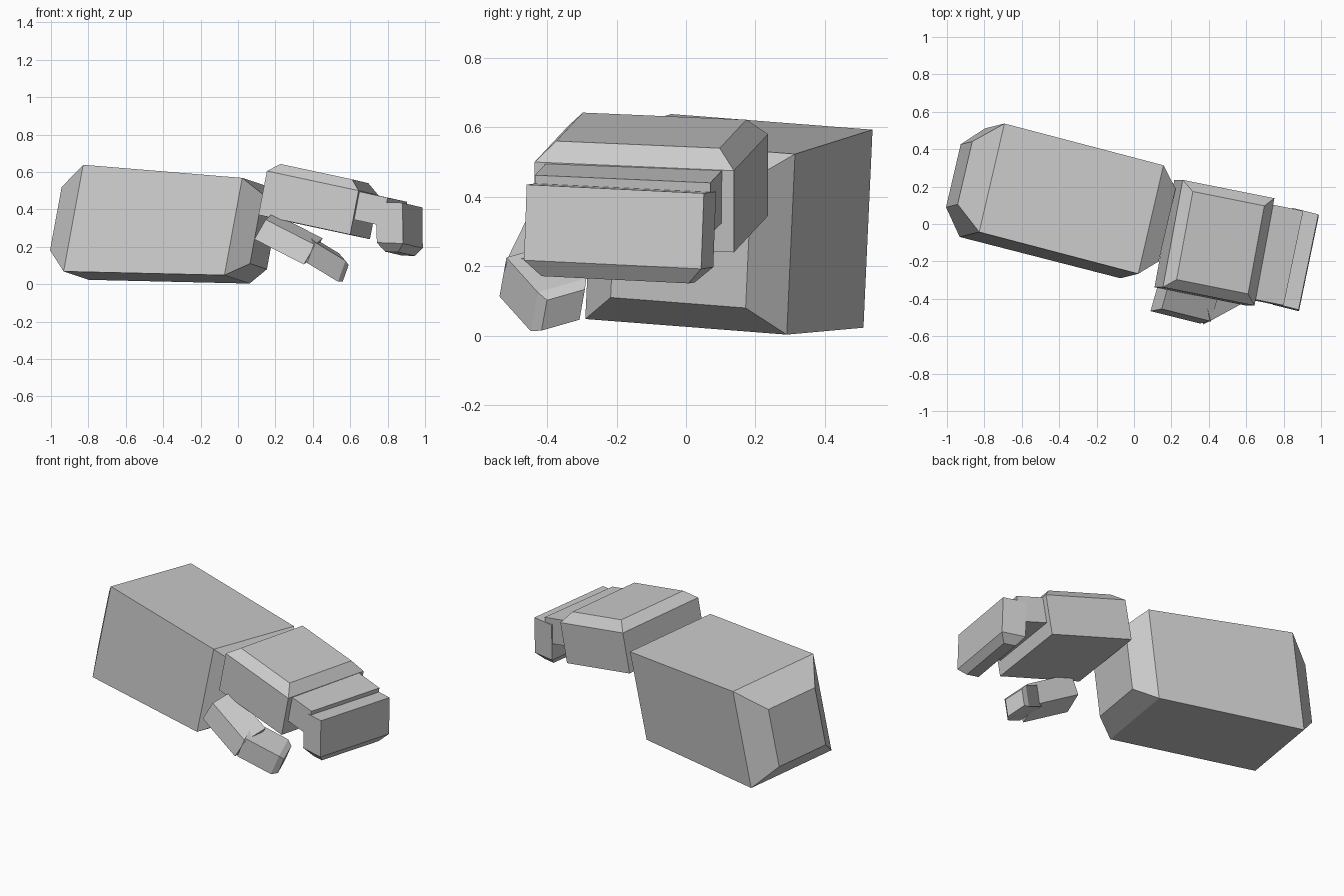
import bpy, bmesh
from mathutils import Vector

if "Cube" in bpy.data.objects:
    bpy.data.objects.remove(bpy.data.objects["Cube"])

grey = bpy.data.materials.new("plain_grey")
grey.diffuse_color = (0.6, 0.6, 0.6, 1)
grey.use_nodes = True
grey.node_tree.nodes["Principled BSDF"].inputs["Base Color"].default_value = grey.diffuse_color


def loft(name, centre, axis, side_a, side_b, sections):
    """Four-sided loft along axis; each section is (position, a scale, b scale)."""
    c, ax, a, b = map(Vector, (centre, axis, side_a, side_b))
    bm = bmesh.new()
    rings = []
    for t, sa, sb in sections:
        rings.append([bm.verts.new(c + ax * t + a * sa * i / 2 + b * sb * j / 2)
                      for i, j in ((-1, -1), (1, -1), (1, 1), (-1, 1))])
    for r, s in zip(rings, rings[1:]):
        for k in range(4):
            n = (k + 1) % 4
            bm.faces.new((r[k], r[n], s[n], s[k]))
    bm.faces.new(rings[0])
    bm.faces.new(rings[-1])
    bmesh.ops.recalc_face_normals(bm, faces=bm.faces)
    mesh = bpy.data.meshes.new(name)
    bm.to_mesh(mesh)
    bm.free()
    mesh.materials.append(grey)
    obj = bpy.data.objects.new(name, mesh)
    bpy.context.collection.objects.link(obj)
    return obj


BOX = [(-0.5, 1, 1), (0.5, 1, 1)]

# Forearm block, bevelled at both ends and slightly tapered to the wrist
loft("forearm", (-0.385, 0.123, 0.308), (0.855, -0.222, -0.045),
     (0.135, 0.58, -0.045), (0.10, 0.025, 0.545),
     [(-0.643, 0.58, 0.62), (-0.5, 1, 1.046), (0.5, 1, 0.954), (0.618, 0.67, 0.68)])

# Palm with a bevelled back of the hand
loft("palm", (0.43, -0.10, 0.4225), (0.045, 0, 0.235),
     (0.49, -0.098, -0.105), (0.106, 0.574, -0.025),
     BOX + [(0.717, 0.78, 0.82)])

# Fingers: knuckle slab, then the bent-down finger block with bevelled tips
loft("finger_base", (0.7275, -0.16, 0.40), (0.22, -0.045, -0.048),
     (0.105, 0.505, -0.022), (0.03, 0, 0.15), BOX)
loft("finger_tips", (0.864, -0.19, 0.316), (0.002, -0.008, -0.2175),
     (0.14, -0.035, -0.005), (0.106, 0.51, -0.025),
     BOX + [(0.707, 0.5, 0.83)])

# Thumb in two joints
loft("thumb_base", (0.27, -0.423, 0.2425), (0.264, -0.066, -0.135),
     (0.04, 0.14, 0.035), (0.06, 0.012, 0.105), BOX)
loft("thumb_tip", (0.455, -0.412, 0.139), (0.165, 0.09, -0.10),
     (-0.035, 0.14, 0.04), (0.04, 0.02, 0.112),
     BOX + [(0.65, 0.78, 0.78)])
